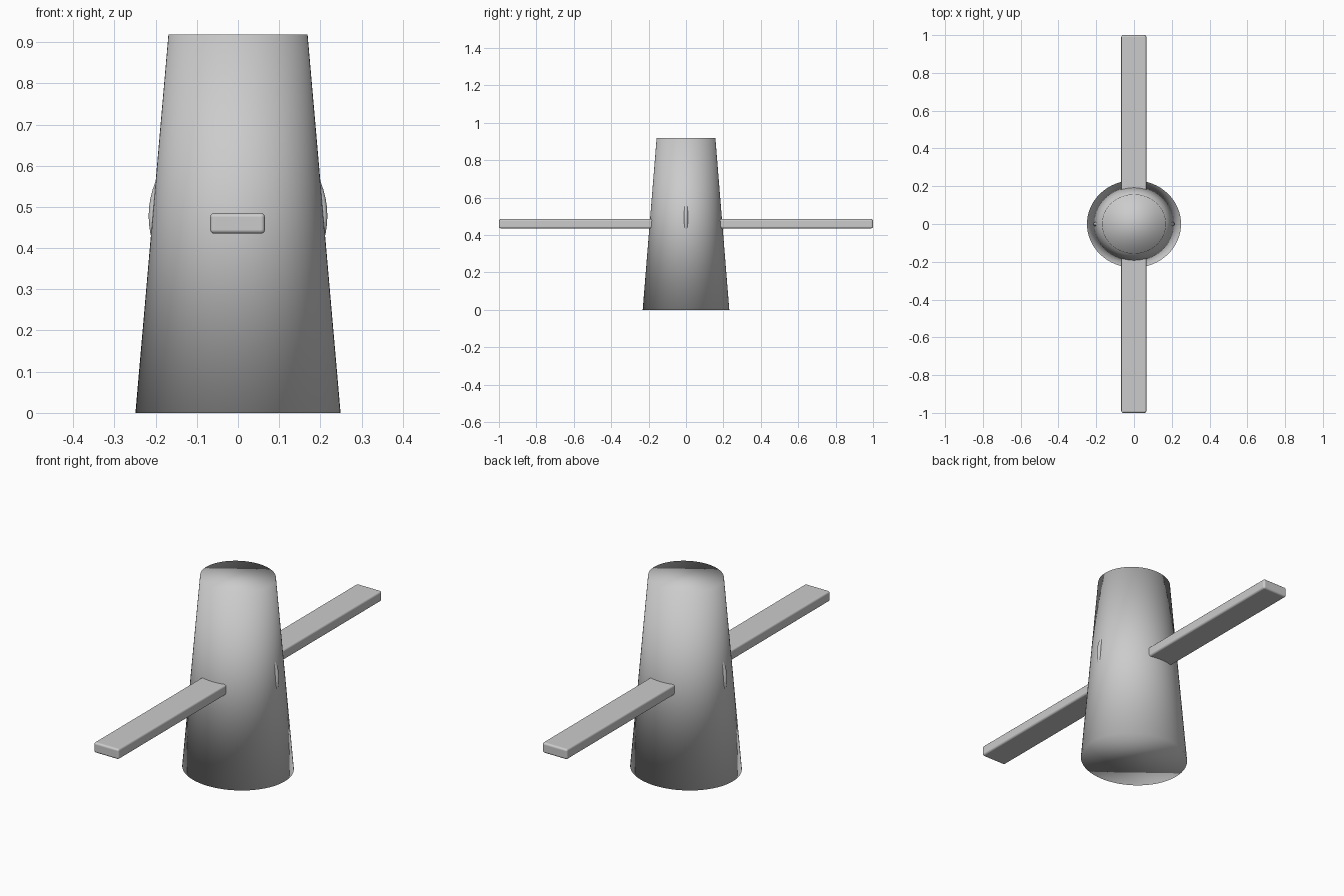
import bpy, bmesh, math
from mathutils import Matrix

if "Cube" in bpy.data.objects:
    bpy.data.objects.remove(bpy.data.objects["Cube"])

grey = bpy.data.materials.new("plain_grey")
grey.diffuse_color = (0.6, 0.6, 0.6, 1)
grey.use_nodes = True
grey.node_tree.nodes["Principled BSDF"].inputs["Base Color"].default_value = grey.diffuse_color


def finish(name, bm):
    """Turn a bmesh into a named, smooth-shaded object."""
    bmesh.ops.recalc_face_normals(bm, faces=bm.faces)
    mesh = bpy.data.meshes.new(name)
    bm.to_mesh(mesh)
    bm.free()
    mesh.materials.append(grey)
    for face in mesh.polygons:
        face.use_smooth = True
    obj = bpy.data.objects.new(name, mesh)
    bpy.context.collection.objects.link(obj)
    return obj


# Tapered oval body, one span high, with softly shaded caps
HEIGHT = 0.918
bm = bmesh.new()
bmesh.ops.create_cone(bm, cap_ends=True, cap_tris=False, segments=64,
                      radius1=0.249, radius2=0.169, depth=HEIGHT,
                      matrix=Matrix.Translation((0, 0, HEIGHT / 2)))
bmesh.ops.scale(bm, vec=(1, 0.93, 1), verts=bm.verts)
finish("tapered_body", bm)

# Long flat bar passing through the body, front to back
bm = bmesh.new()
bmesh.ops.create_cube(bm, size=1, matrix=Matrix.Translation((-0.001, 0, 0.46))
                      @ Matrix.Diagonal((0.133, 2.0, 0.05, 1)))
bar = finish("cross_bar", bm)
bevel = bar.modifiers.new("rounded_edges", "BEVEL")
bevel.width = 0.01
bevel.segments = 3
bevel.harden_normals = True

# Thin upright ring inside the body, showing as a small lens on each side
bpy.ops.mesh.primitive_torus_add(major_radius=0.207, minor_radius=0.01,
                                 major_segments=64, minor_segments=12,
                                 location=(0, 0, 0.478),
                                 rotation=(math.pi / 2, 0, 0))
ring = bpy.context.object
ring.name = "inner_ring"
ring.data.materials.append(grey)
bpy.ops.object.shade_smooth()
